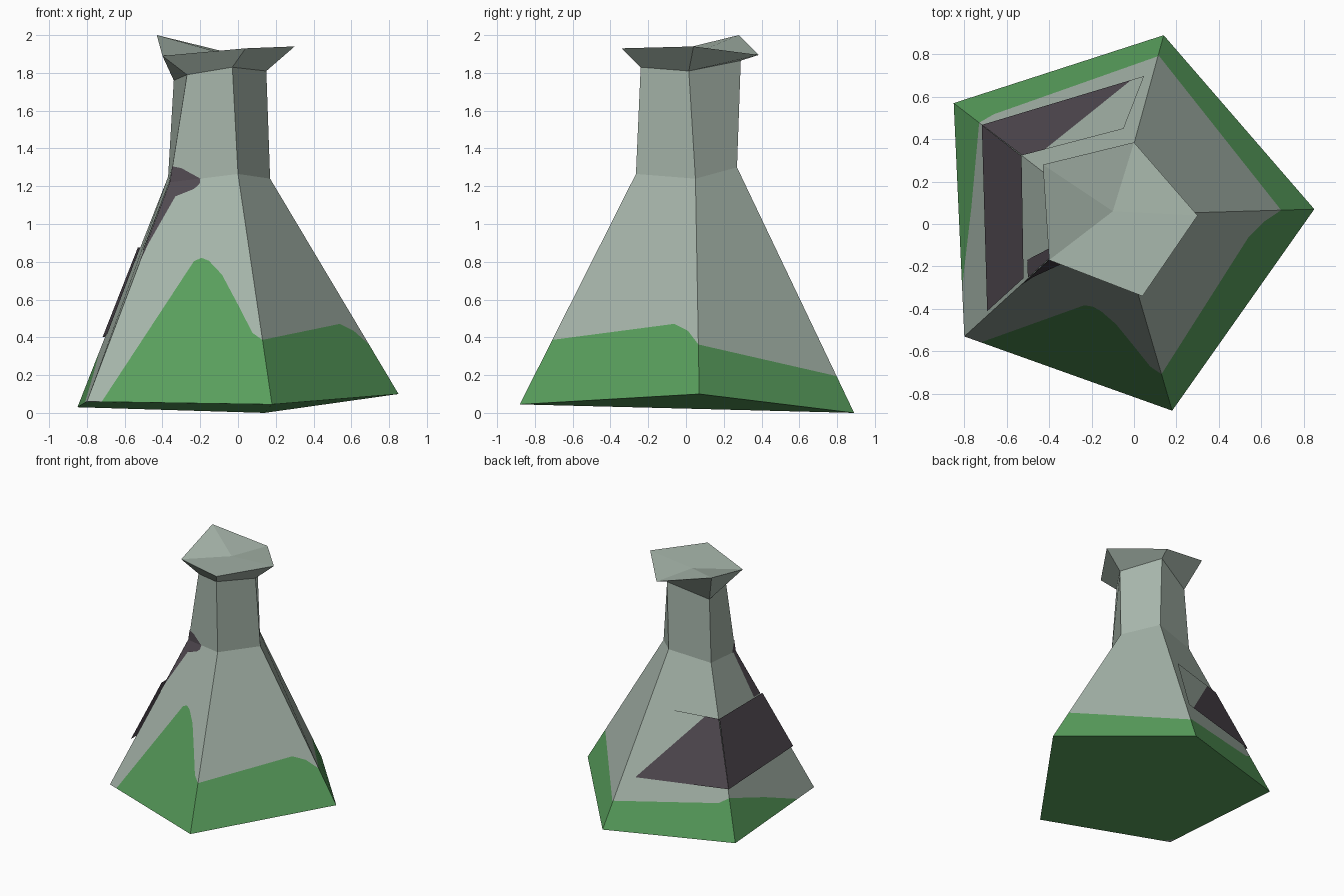
import bpy
from mathutils import Vector

cube = bpy.data.objects.get("Cube")
if cube:
    bpy.data.objects.remove(cube)


def material(name, rgb):
    m = bpy.data.materials.new(name)
    m.use_nodes = True
    color = (*rgb, 1)
    m.diffuse_color = color
    bsdf = m.node_tree.nodes["Principled BSDF"]
    bsdf.inputs["Base Color"].default_value = color
    bsdf.inputs["Roughness"].default_value = 0.8
    return m


GLASS, LIQUID, DARK = range(3)
MATERIALS = [
    material("grey_glass", (0.38, 0.46, 0.40)),
    material("green_liquid", (0.10, 0.35, 0.11)),
    material("dark_label", (0.083, 0.068, 0.083)),
]


def build(name, polygons):
    """Make one flat-shaded object from (points, colour) polygons."""
    verts, faces = [], []
    for points, _ in polygons:
        start = len(verts)
        verts += points
        faces.append(range(start, len(verts)))
    mesh = bpy.data.meshes.new(name)
    mesh.from_pydata(verts, [], [list(f) for f in faces])
    for m in MATERIALS:
        mesh.materials.append(m)
    for face, (_, colour) in zip(mesh.polygons, polygons):
        face.material_index = colour
    obj = bpy.data.objects.new(name, mesh)
    bpy.context.collection.objects.link(obj)
    return obj


def ring(*points):
    return [Vector(p) for p in points]


# Five-sided rings, counter-clockwise from the front corner
base = ring((0.18, -0.88, 0.045), (0.85, 0.07, 0.10), (0.14, 0.89, 0),
            (-0.85, 0.57, 0.03), (-0.80, -0.53, 0.06))
shoulder = ring((0, -0.265, 1.265), (0.17, 0.05, 1.24), (-0.03, 0.27, 1.30),
                (-0.37, 0.20, 1.25), (-0.36, -0.13, 1.22))
neck_top = ring((-0.03, -0.24, 1.83), (0.15, 0.015, 1.81), (-0.03, 0.29, 1.865),
                (-0.34, 0.18, 1.76), (-0.27, -0.13, 1.79))
rim = ring((0.04, -0.34, 1.93), (0.30, 0.04, 1.94), (0, 0.385, 1.895),
           (-0.43, 0.28, 2), (-0.40, -0.17, 1.89))
FRONT_RIGHT, BACK_RIGHT, BACK, LEFT, FRONT = range(5)


def on_side(low, high, side, uvs, lift=0, lift_slope=0):
    """Place (across, up) points on one side, optionally lifted off it."""
    j = (side + 1) % 5
    a, b, c, d = low[side], low[j], high[j], high[side]
    normal = (c - a).cross(d - b).normalized()
    return [a.lerp(b, u).lerp(d.lerp(c, u), v) + normal * (lift + lift_slope * u)
            for u, v in uvs]


# Body: each side is split along the liquid's edge
liquid_edges = {
    FRONT_RIGHT: [(0, 0.28), (0.83, 0.33), (0.93, 0.295), (1, 0.23)],
    BACK_RIGHT: [(0, 0.23), (1, 0.15)],
    BACK: [(0, 0.16), (0.5, 0.19), (0.9, 0.215), (1, 0.25)],
    LEFT: [(0, 0.25), (0.45, 0.13), (0.79, 0)],
    FRONT: [(0.08, 0), (0.49, 0.63), (0.556, 0.645), (0.626, 0.63),
            (0.741, 0.567), (0.852, 0.44), (0.94, 0.31), (1, 0.28)],
}
body = []
for side, edge in liquid_edges.items():
    starts_in, ends_in = edge[0][0] > 0, edge[-1][0] < 1
    wet = ([] if starts_in else [(0, 0)]) + ([] if ends_in else [(1, 0)]) + edge[::-1]
    dry = (edge + ([(1, 0)] if ends_in else []) + [(1, 1), (0, 1)]
           + ([(0, 0)] if starts_in else []))
    body.append((on_side(base, shoulder, side, wet), LIQUID))
    body.append((on_side(base, shoulder, side, dry), GLASS))

# Underside, with one dry corner
corner = [base[4].lerp(base[3], 0.06), base[4].lerp(base[0], 0.06)]
body.append(((base[:4] + corner)[::-1], LIQUID))
body.append(([corner[0], base[4], corner[1]][::-1], GLASS))
build("flask_body", body)


def band(low, high):
    square = [(0, 0), (1, 0), (1, 1), (0, 1)]
    return [(on_side(low, high, s, square), GLASS) for s in range(5)]


# Neck and flared lip with a shallow closed top
build("neck", band(shoulder, neck_top))
centre = Vector((-0.10, 0.06, 1.908))
cap = [([rim[i], rim[(i + 1) % 5], centre], GLASS) for i in range(5)]
build("lip", band(neck_top, rim) + cap)

# Label wrapped over the left and back sides, its end unpainted
build("label", [
    (on_side(base, shoulder, LEFT,
             [(-0.01, 0.3), (1, 0.3), (1, 0.69), (-0.01, 0.69)], 0.012, 0.014), DARK),
    (on_side(base, shoulder, BACK,
             [(0.125, 0.3), (1.01, 0.3), (1.01, 0.69), (0.815, 0.69)], 0.006, 0.006), DARK),
    (on_side(base, shoulder, BACK,
             [(0.05, 0.3), (0.125, 0.3), (0.815, 0.69), (0.13, 0.69)], 0.006, 0.006), GLASS),
])

# Dark stain running down the front left corner
build("stain", [
    (on_side(base, shoulder, FRONT,
             [(0, 0.62), (0.02, 0.72), (0.15, 0.93), (0.38, 0.955), (0.45, 0.975),
              (0.45, 1), (0, 1)], 0.004), DARK),
    (on_side(base, shoulder, LEFT,
             [(0.85, 0.69), (1, 0.69), (1, 1), (0.9, 1)], 0.004), DARK),
    (on_side(shoulder, neck_top, FRONT,
             [(0, 0), (0.45, 0), (0.15, 0.12), (0, 0.15)], 0.004), DARK),
    (on_side(shoulder, neck_top, LEFT, [(0.85, 0), (1, 0), (1, 0.15)], 0.004), DARK),
])
